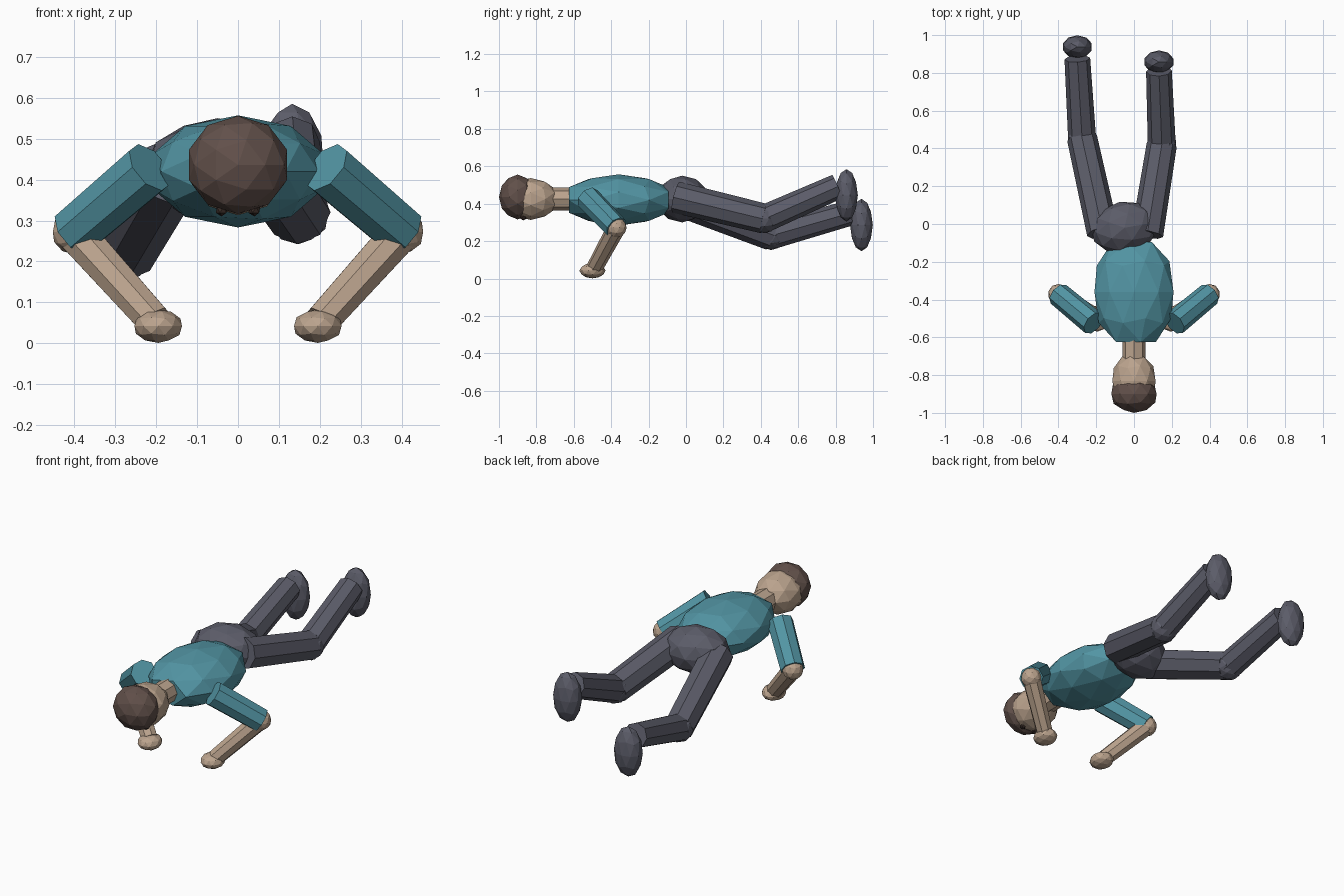
import bpy, bmesh
from math import radians
from mathutils import Vector, Matrix

cube = bpy.data.objects.get("Cube")
if cube:
    bpy.data.objects.remove(cube)


def material(name, rgb):
    m = bpy.data.materials.new(name)
    m.use_nodes = True
    m.diffuse_color = (*rgb, 1)
    m.node_tree.nodes["Principled BSDF"].inputs["Base Color"].default_value = (*rgb, 1)
    return m


skin = material("skin", (0.50, 0.37, 0.27))
shirt = material("teal_shirt", (0.085, 0.30, 0.37))
trousers = material("dark_trousers", (0.105, 0.107, 0.14))
hair_brown = material("brown_hair", (0.12, 0.08, 0.068))
eye_dark = material("dark_eyes", (0.04, 0.025, 0.02))


def finish(name, bm, mat):
    mesh = bpy.data.meshes.new(name)
    bm.to_mesh(mesh)
    bm.free()
    mesh.materials.append(mat)
    obj = bpy.data.objects.new(name, mesh)
    bpy.context.collection.objects.link(obj)
    return obj


def ball(name, centre, radii, mat, along_y=False, flat=1.0, yaw=0, detail=2):
    """Faceted ellipsoid; flat < 1 squares off its two y ends."""
    bm = bmesh.new()
    bmesh.ops.create_icosphere(bm, subdivisions=detail, radius=1)
    if along_y:
        bm.transform(Matrix.Rotation(radians(90), 4, 'X'))
    for v in bm.verts:
        v.co.y = max(-flat, min(flat, v.co.y))
    bm.transform(Matrix.Translation(centre) @ Matrix.Rotation(radians(yaw), 4, 'Z')
                 @ Matrix.Diagonal((*radii, 1)))
    return finish(name, bm, mat)


def limb(name, start, end, r1, r2, mat):
    """Eight-sided tapered cylinder between two joints."""
    a, b = Vector(start), Vector(end)
    d = b - a
    bm = bmesh.new()
    bmesh.ops.create_cone(bm, cap_ends=True, segments=8, radius1=r1, radius2=r2,
                          depth=d.length)
    bm.transform(Matrix.Translation((a + b) / 2)
                 @ d.to_track_quat('Z', 'Y').to_matrix().to_4x4())
    return finish(name, bm, mat)


# Trunk
ball("torso", (0, -0.36, 0.42), (0.22, 0.312, 0.137), shirt, True, 0.85)
ball("pelvis", (-0.05, -0.02, 0.425), (0.18, 0.14, 0.125), trousers, yaw=10)

# Head
limb("neck", (0, -0.58, 0.425), (0, -0.74, 0.425), 0.062, 0.062, skin)
ball("head", (0, -0.83, 0.425), (0.12, 0.15, 0.112), skin, True, 0.87)
ball("hair", (0, -0.9, 0.436), (0.126, 0.1, 0.12), hair_brown, True)

# Arms, mirrored
for side, s in (("left", 1), ("right", -1)):
    shoulder = (0.215 * s, -0.525, 0.43)
    elbow = (0.4 * s, -0.372, 0.272)
    wrist = (0.205 * s, -0.49, 0.055)
    limb(side + "_upper_arm", shoulder, elbow, 0.068, 0.064, shirt)
    ball(side + "_elbow", elbow, (0.055,) * 3, skin)
    limb(side + "_forearm", elbow, wrist, 0.05, 0.044, skin)
    ball(side + "_hand", (0.195 * s, -0.5, 0.042), (0.061, 0.07, 0.041), skin)
    ball(side + "_eye", (0.04 * s, -0.87, 0.326), (0.016,) * 3, eye_dark, detail=1)

# Legs, each in its own pose: hip, knee, ankle, foot
legs = {
    "left": ((0.07, -0.055, 0.435), (0.147, 0.42, 0.32),
             (0.132, 0.81, 0.492), (0.132, 0.858, 0.445)),
    "right": ((-0.165, -0.045, 0.42), (-0.275, 0.455, 0.23),
              (-0.3, 0.875, 0.35), (-0.3, 0.938, 0.286)),
}
for side, (hip, knee, ankle, foot) in legs.items():
    limb(side + "_thigh", hip, knee, 0.085, 0.08, trousers)
    ball(side + "_knee", knee, (0.078,) * 3, trousers)
    limb(side + "_shin", knee, ankle, 0.074, 0.068, trousers)
    ball(side + "_foot", foot, (0.08, 0.061, 0.14), trousers)
